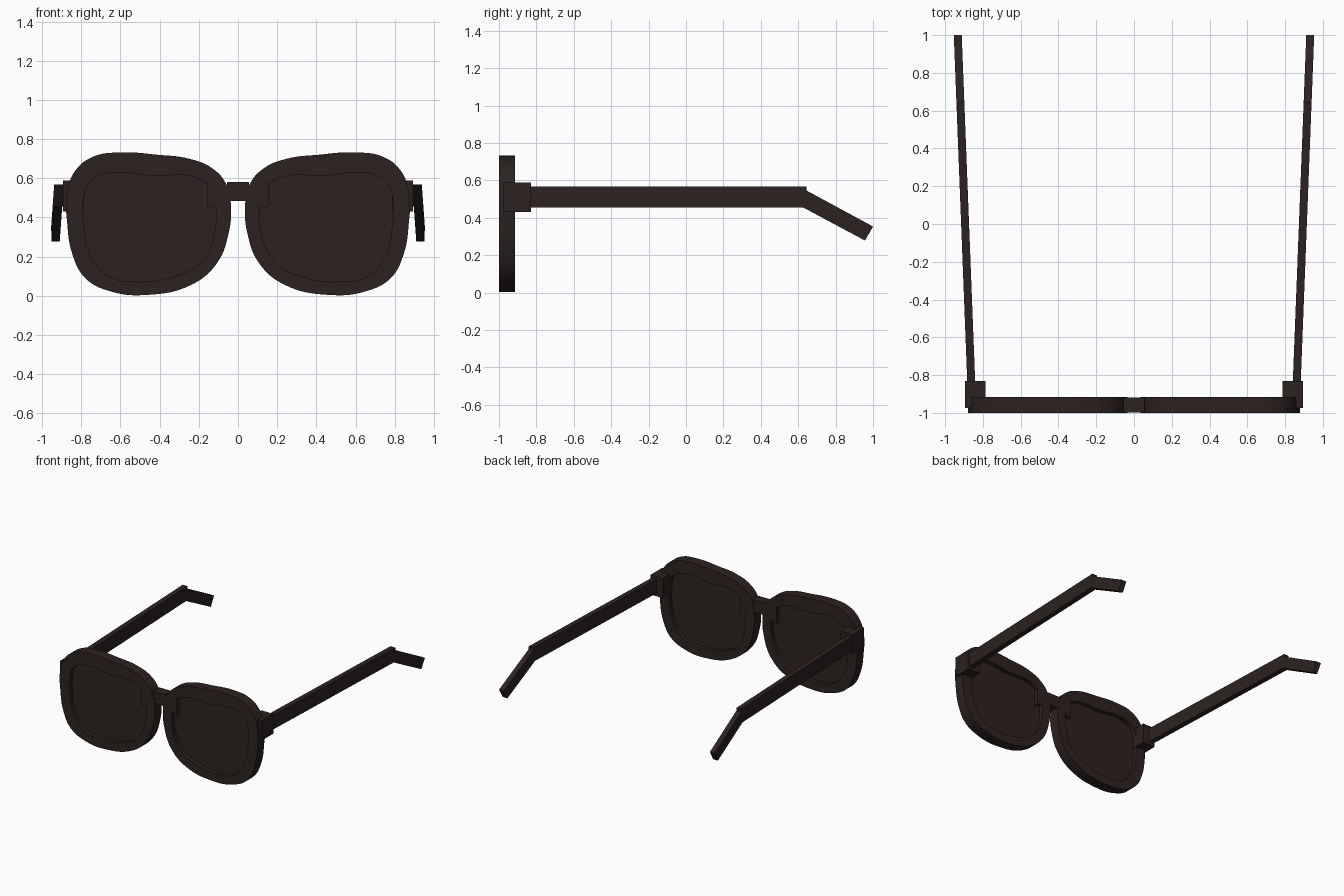
import bpy, bmesh, math
from mathutils import Vector

if "Cube" in bpy.data.objects:
    bpy.data.objects.remove(bpy.data.objects["Cube"])

frame_mat = bpy.data.materials.new("dark brown black")
frame_mat.diffuse_color = (0.025, 0.016, 0.015, 1)
frame_mat.use_nodes = True
frame_mat.node_tree.nodes["Principled BSDF"].inputs["Base Color"].default_value = frame_mat.diffuse_color

# Right-hand outlines in (x, z)
OUTER = [(0.036, 0.46), (0.05, 0.31), (0.105, 0.17), (0.23, 0.06), (0.47, 0.004),
         (0.66, 0.025), (0.78, 0.09), (0.845, 0.21), (0.872, 0.37), (0.874, 0.52),
         (0.83, 0.64), (0.74, 0.71), (0.60, 0.732), (0.41, 0.72), (0.25, 0.70),
         (0.13, 0.65), (0.06, 0.57)]
INNER = [(0.158, 0.577), (0.158, 0.444), (0.112, 0.459), (0.12, 0.32), (0.19, 0.17),
         (0.32, 0.10), (0.525, 0.072), (0.66, 0.10), (0.755, 0.21), (0.787, 0.36),
         (0.788, 0.50), (0.765, 0.57), (0.715, 0.61), (0.61, 0.63), (0.45, 0.613),
         (0.24, 0.61)]


def finish(ob, mirror=False):
    if not ob.data.materials:
        ob.data.materials.append(frame_mat)
    if mirror:
        m = ob.modifiers.new("Mirror", 'MIRROR')
        m.use_axis = (True, False, False)
    return ob


def select(ob):
    bpy.ops.object.select_all(action='DESELECT')
    ob.select_set(True)
    bpy.context.view_layer.objects.active = ob


def plate(name, outlines, y0, y1):
    """Solid plate from closed smooth outlines; later outlines cut holes."""
    cu = bpy.data.curves.new(name, 'CURVE')
    cu.dimensions, cu.fill_mode = '2D', 'BOTH'
    cu.extrude, cu.resolution_u = (y1 - y0) / 2, 6
    for pts, corners in outlines:
        sp = cu.splines.new('BEZIER')
        sp.bezier_points.add(len(pts) - 1)
        sp.use_cyclic_u = True
        for i, (bp, p) in enumerate(zip(sp.bezier_points, pts)):
            bp.co = (p[0], p[1], 0)
            bp.handle_left_type = bp.handle_right_type = 'VECTOR' if i in corners else 'AUTO'
    ob = bpy.data.objects.new(name, cu)
    bpy.context.collection.objects.link(ob)
    ob.rotation_euler.x = math.pi / 2
    ob.location.y = (y0 + y1) / 2
    select(ob)
    bpy.ops.object.convert(target='MESH')
    ob = bpy.context.object
    bpy.ops.object.transform_apply(location=True, rotation=True, scale=True)
    bm = bmesh.new()
    bm.from_mesh(ob.data)
    bmesh.ops.remove_doubles(bm, verts=bm.verts, dist=1e-5)
    bmesh.ops.recalc_face_normals(bm, faces=bm.faces)
    bm.to_mesh(ob.data)
    bm.free()
    bpy.ops.object.shade_smooth_by_angle(angle=math.radians(35))
    return finish(ob, True)


def prism(name, profile, x_at, width):
    """Side profile in (y, z) given width in x, with its centre at x_at(y)."""
    bm = bmesh.new()
    sides = [[bm.verts.new((x_at(y) + s * width / 2, y, z)) for y, z in profile]
             for s in (-1, 1)]
    n = len(profile)
    bm.faces.new(sides[0])
    bm.faces.new(sides[1])
    for i in range(n):
        j = (i + 1) % n
        bm.faces.new((sides[0][i], sides[0][j], sides[1][j], sides[1][i]))
    bmesh.ops.recalc_face_normals(bm, faces=bm.faces)
    me = bpy.data.meshes.new(name)
    bm.to_mesh(me)
    bm.free()
    ob = bpy.data.objects.new(name, me)
    bpy.context.collection.objects.link(ob)
    return ob


def box_profile(y0, y1, z0, z1):
    return [(y0, z0), (y1, z0), (y1, z1), (y0, z1)]


# Rims and recessed lenses
plate("rims", [(OUTER, ()), (INNER, (0, 1, 2))], -1.0, -0.915)
centre = Vector((0.45, 0.35))
lens_pts = [tuple(centre + (Vector(p) - centre) * 1.04) for p in INNER]
plate("lenses", [(lens_pts, (0, 1, 2))], -0.967, -0.947)

# Bridge between the rims
finish(prism("bridge", box_profile(-0.997, -0.918, 0.485, 0.58), lambda y: 0, 0.11))

# Hinge blocks
finish(prism("hinge_blocks", box_profile(-0.975, -0.83, 0.43, 0.588), lambda y: 0.84, 0.108), True)

# Temple arms, splayed slightly outwards, and bent ear tips
splay = lambda y: 0.862 + (y + 0.83) * 0.0388
finish(prism("temple_arms", [(-0.86, 0.455), (0.626, 0.455), (0.645, 0.465), (0.645, 0.567),
                             (-0.86, 0.567)], splay, 0.042), True)
finish(prism("ear_tips", [(0.626, 0.455), (0.957, 0.278), (1.0, 0.353), (0.645, 0.545),
                          (0.60, 0.53)], splay, 0.042), True)
